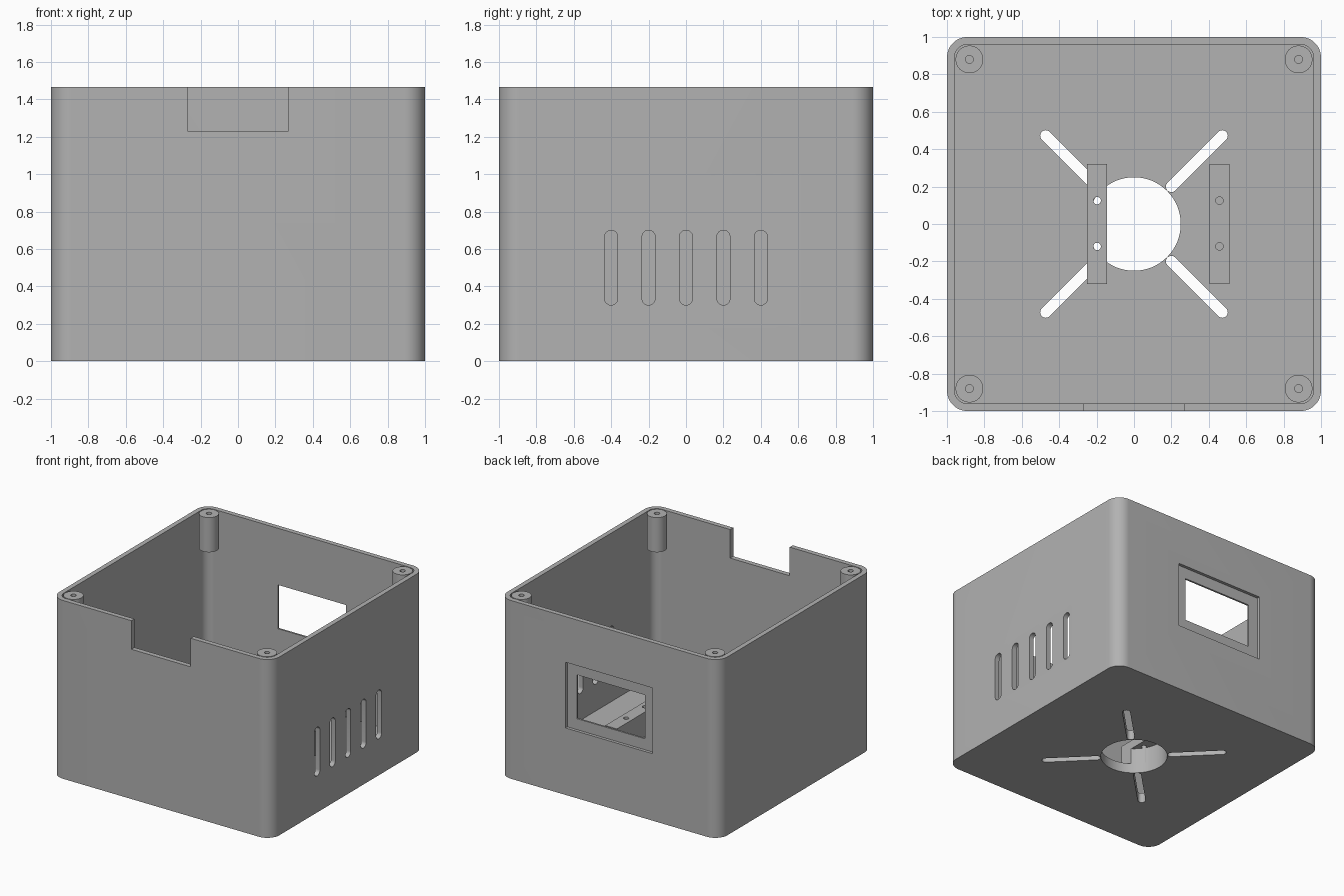
import bpy
import bmesh
import math
from mathutils import Matrix

if "Cube" in bpy.data.objects:
    bpy.data.objects.remove(bpy.data.objects["Cube"], do_unlink=True)

grey = bpy.data.materials.new("plain grey")
grey.use_nodes = True
GREY = (0.445, 0.445, 0.445, 1)
grey.diffuse_color = GREY
grey.node_tree.nodes["Principled BSDF"].inputs["Base Color"].default_value = GREY

# Local x, y, z become world y, z, x, for parts extruded sideways
SIDEWAYS = Matrix(((0, 0, 1, 0), (1, 0, 0, 0), (0, 1, 0, 0), (0, 0, 0, 1)))


def rounded_rect(cx, cy, hx, hy, r, steps=16):
    pts = []
    for q, (sx, sy) in enumerate(((1, 1), (-1, 1), (-1, -1), (1, -1))):
        for i in range(steps + 1):
            a = (q + i / steps) * math.pi / 2
            pts.append((cx + sx * (hx - r) + r * math.cos(a),
                        cy + sy * (hy - r) + r * math.sin(a)))
    return pts


def rect(x0, x1, y0, y1):
    return [(x0, y0), (x1, y0), (x1, y1), (x0, y1)]


def circle(cx, cy, r, n=48):
    return [(cx + r * math.cos(math.tau * i / n), cy + r * math.sin(math.tau * i / n))
            for i in range(n)]


def prism(name, outline, z0, z1, matrix=Matrix()):
    bm = bmesh.new()
    face = bm.faces.new([bm.verts.new((x, y, z0)) for x, y in outline])
    bmesh.ops.remove_doubles(bm, verts=bm.verts[:], dist=1e-5)
    face = bm.faces[:][0]
    new = bmesh.ops.extrude_face_region(bm, geom=[face])["geom"]
    top = [v for v in new if isinstance(v, bmesh.types.BMVert)]
    bmesh.ops.translate(bm, verts=top, vec=(0, 0, z1 - z0))
    bm.transform(matrix)
    bmesh.ops.recalc_face_normals(bm, faces=bm.faces[:])
    mesh = bpy.data.meshes.new(name)
    bm.to_mesh(mesh)
    bm.free()
    mesh.materials.append(grey)
    ob = bpy.data.objects.new(name, mesh)
    bpy.context.scene.collection.objects.link(ob)
    return ob


def activate(ob):
    bpy.ops.object.select_all(action='DESELECT')
    ob.select_set(True)
    bpy.context.view_layer.objects.active = ob


def cut(ob, *prism_args):
    cutter = prism("cutter", *prism_args)
    cutter.hide_render = True
    mod = ob.modifiers.new("cut", 'BOOLEAN')
    mod.operation, mod.solver, mod.object = 'DIFFERENCE', 'EXACT', cutter
    activate(ob)
    bpy.ops.object.modifier_apply(modifier=mod.name)
    bpy.data.objects.remove(cutter, do_unlink=True)


def smooth(ob):
    activate(ob)
    bpy.ops.object.shade_smooth_by_angle(angle=math.radians(30))


HEIGHT, WALL, FLOOR = 1.465, 0.04, 0.08
RAIL_TOP, POCKET_TOP = 0.28, 0.21

# Central opening and four diagonal slots, shared by the floor and the rail above it
floor_cuts = [circle(0, 0, 0.25, 64)]
for k in range(4):
    turn = math.radians(45 + 90 * k)
    c, s = math.cos(turn), math.sin(turn)
    slot = rounded_rect(0.475, 0, 0.222, 0.029, 0.029, 8)
    floor_cuts.append([(x * c - y * s, x * s + y * c) for x, y in slot])

# Open box shell
shell = prism("box_shell", rounded_rect(0, 0, 1, 1, 0.11), 0, HEIGHT)
cut(shell, rounded_rect(0, 0, 1 - WALL, 1 - WALL, 0.07), FLOOR, 2)
for outline in floor_cuts:
    cut(shell, outline, -0.1, POCKET_TOP)

# Front notch
cut(shell, rect(-0.27, 0.27, -1.1, -0.9), 1.23, 2)

# Back window with a recessed frame
cut(shell, rect(-0.395, 0.395, 0.975, 1.1), 0.55, 1.09)
cut(shell, rect(-0.31, 0.31, 0.9, 1.1), 0.64, 1.0)

# Side vents: open on +x, blind grooves on -x
for i in range(-2, 3):
    vent = rounded_rect(0.2 * i, 0.5, 0.035, 0.2, 0.035, 8)
    cut(shell, vent, 0.9, 1.1, SIDEWAYS)
    cut(shell, vent, -1.1, -0.98, SIDEWAYS)
smooth(shell)

# Mounting rails with screw holes
for name, x in (("left_rail", 0.457), ("right_rail", -0.197)):
    rail = prism(name, rect(x - 0.053, x + 0.053, -0.32, 0.32), FLOOR, RAIL_TOP)
    if x < 0:
        for outline in floor_cuts:
            cut(rail, outline, 0, POCKET_TOP)
    for y in (-0.12, 0.125):
        cut(rail, circle(x, y, 0.02, 24), FLOOR - 0.1, RAIL_TOP + 0.1)
    smooth(rail)

# Screw posts in the upper corners
for side, x in (("left", 0.88), ("right", -0.88)):
    for end, y in (("front", -0.88), ("back", 0.88)):
        post = prism(f"{end}_{side}_post", circle(x, y, 0.074), 1.18, HEIGHT)
        cut(post, circle(x, y, 0.021, 24), 1.25, 2)
        smooth(post)
